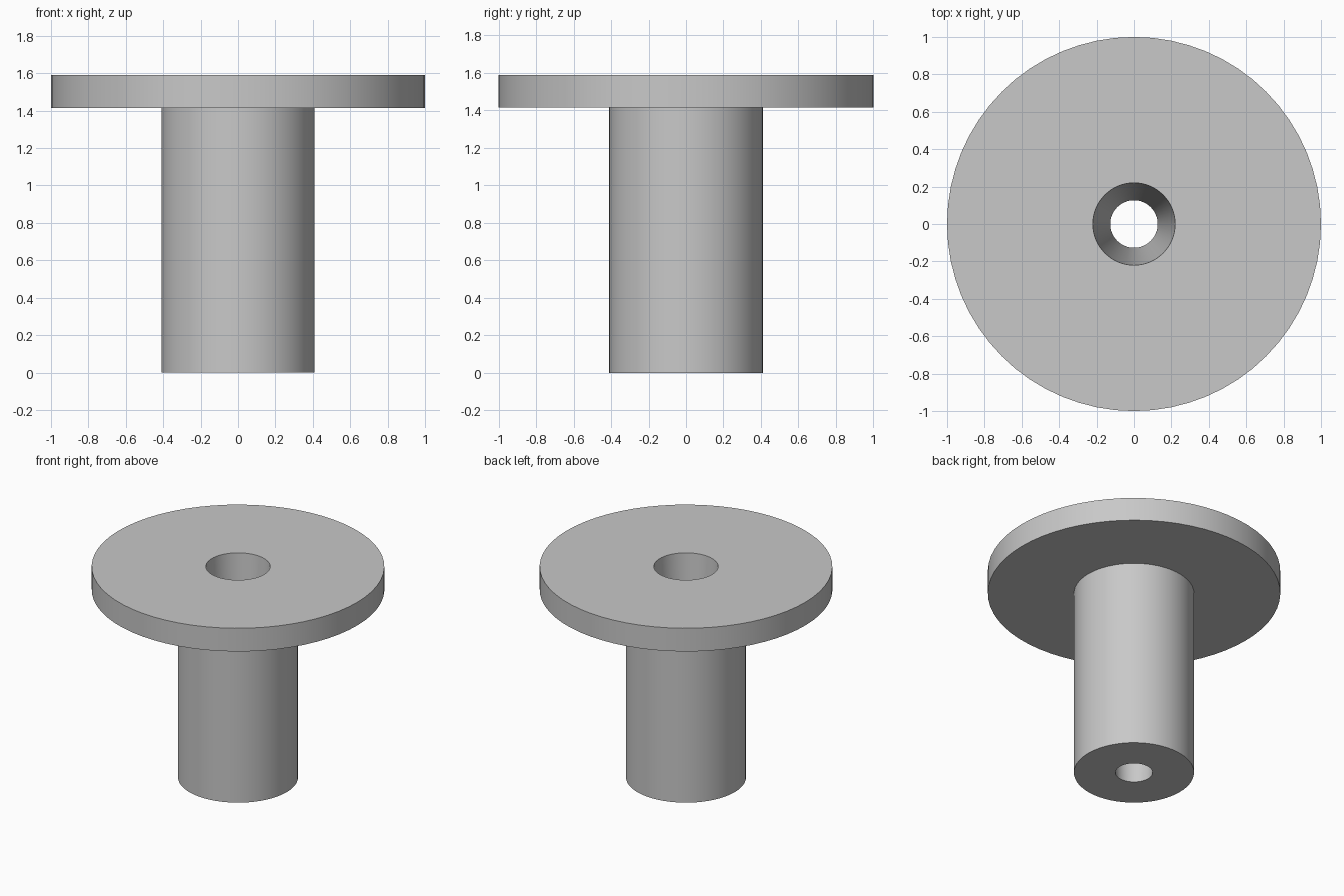
import bpy
import bmesh
import math

if "Cube" in bpy.data.objects:
    bpy.data.objects.remove(bpy.data.objects["Cube"], do_unlink=True)

SEGMENTS = 64

# Single plain metal colour
metal = bpy.data.materials.new("grey_metal")
metal.use_nodes = True
colour = (0.58, 0.58, 0.58, 1)
metal.diffuse_color = colour
metal.node_tree.nodes["Principled BSDF"].inputs["Base Color"].default_value = colour


def lathe(name, profile):
    """Revolve a closed (radius, height) profile around z."""
    bm = bmesh.new()
    rings = []
    for radius, z in profile:
        ring = []
        for i in range(SEGMENTS):
            a = math.tau * i / SEGMENTS
            ring.append(bm.verts.new((radius * math.cos(a), radius * math.sin(a), z)))
        rings.append(ring)
    for k, lower in enumerate(rings):
        upper = rings[(k + 1) % len(rings)]
        for i in range(SEGMENTS):
            j = (i + 1) % SEGMENTS
            bm.faces.new((lower[i], lower[j], upper[j], upper[i]))
    bmesh.ops.recalc_face_normals(bm, faces=bm.faces)
    mesh = bpy.data.meshes.new(name)
    bm.to_mesh(mesh)
    bm.free()
    mesh.materials.append(metal)
    obj = bpy.data.objects.new(name, mesh)
    bpy.context.collection.objects.link(obj)
    bpy.ops.object.select_all(action="DESELECT")
    obj.select_set(True)
    bpy.context.view_layer.objects.active = obj
    bpy.ops.object.shade_smooth_by_angle(angle=math.radians(30))
    return obj


# Flanged bushing: shaft, wide flange on top, tapered bore right through
height, flange_base = 1.59, 1.415
lathe("flanged_bushing", [
    (0.127, 0), (0.41, 0),
    (0.41, flange_base), (1, flange_base),
    (1, height), (0.22, height),
])
